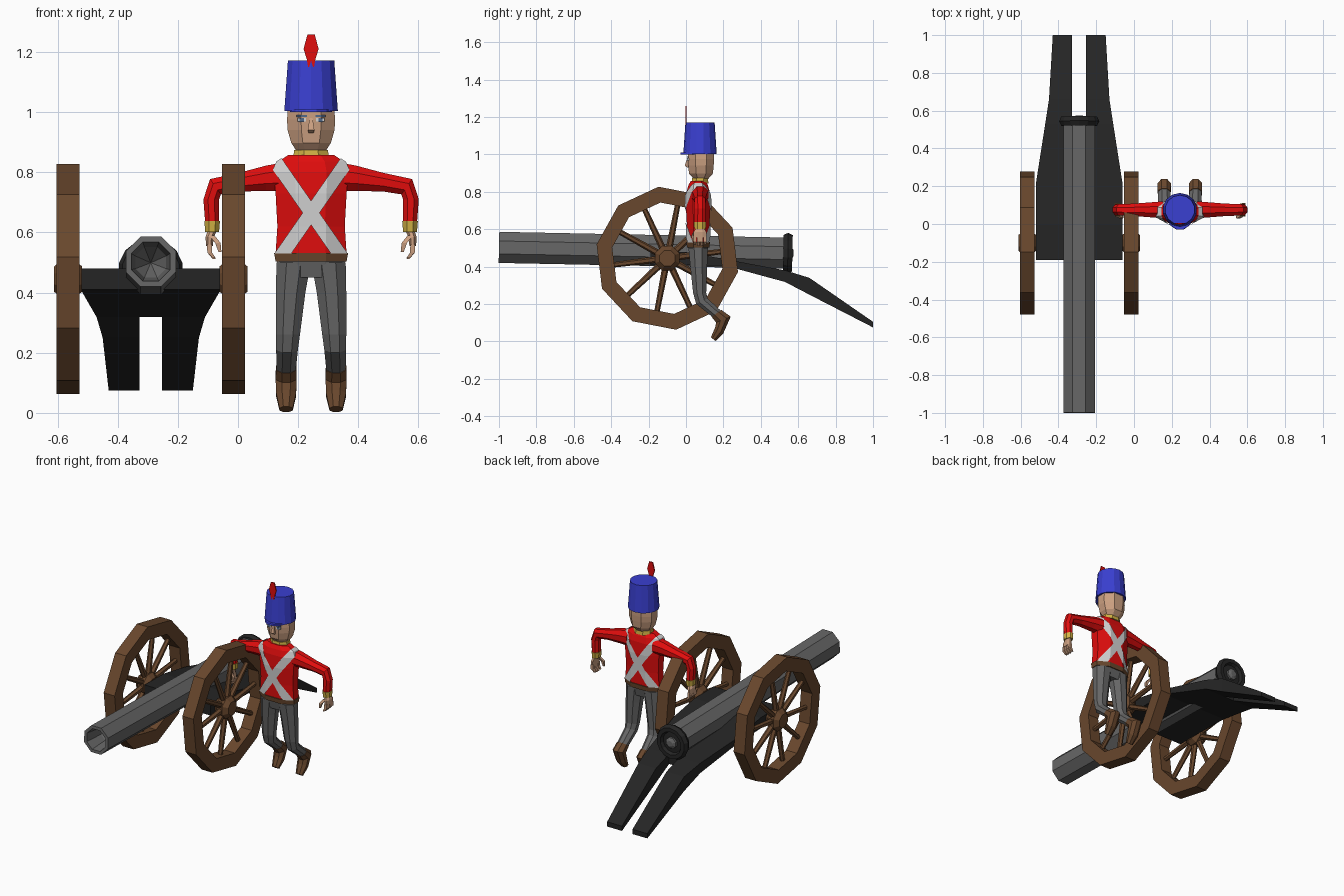
import bpy, bmesh, math
from mathutils import Vector as V

if "Cube" in bpy.data.objects:
    bpy.data.objects.remove(bpy.data.objects["Cube"])

def mat(name, r, g, b):
    m = bpy.data.materials.new(name)
    m.diffuse_color = (r, g, b, 1)
    m.use_nodes = True
    m.node_tree.nodes["Principled BSDF"].inputs["Base Color"].default_value = m.diffuse_color
    return m

RED = mat("red_cloth", .75, .004, .004)
BLUE = mat("blue_felt", .042, .05, .64)
WOOD = mat("brown_wood", .14, .063, .026)
GREY = mat("grey", .135, .135, .135)
BLACK = mat("black_iron", .018, .018, .018)
SKIN = mat("skin", .6, .35, .22)
WHITE = mat("white_strap", .65, .65, .65)
YELLOW = mat("yellow_trim", .65, .45, .06)
EYE = mat("eye_blue", .08, .14, .25)

def finish(name, bm, m):
    bmesh.ops.remove_doubles(bm, verts=bm.verts, dist=1e-5)
    bmesh.ops.recalc_face_normals(bm, faces=bm.faces)
    me = bpy.data.meshes.new(name)
    bm.to_mesh(me)
    bm.free()
    me.materials.append(m)
    ob = bpy.data.objects.new(name, me)
    bpy.context.collection.objects.link(ob)
    return ob

def skin_rings(rings, cyclic=False, caps=True):
    """Joins equal-sized rings of points into a bmesh."""
    bm = bmesh.new()
    vs = [[bm.verts.new(p) for p in r] for r in rings]
    n, k = len(vs), len(vs[0])
    for i in range(n if cyclic else n - 1):
        a, b = vs[i], vs[(i + 1) % n]
        for j in range(k):
            bm.faces.new((a[j], a[(j + 1) % k], b[(j + 1) % k], b[j]))
    if caps and not cyclic:
        bm.faces.new(vs[0])
        bm.faces.new(vs[-1])
    return bm

def loft(name, rings, m):
    return finish(name, skin_rings(rings), m)

def ring(c, u, v, ru, rv, n=8):
    """Flat-sided n-gon with half extents ru, rv along u, v."""
    k = 1 / math.cos(math.pi / n)
    out = []
    for i in range(n):
        a = (i + .5) * 2 * math.pi / n
        out.append(V(c) + V(u) * ru * k * math.cos(a) + V(v) * rv * k * math.sin(a))
    return out

X, Y, Z = V((1, 0, 0)), V((0, 1, 0)), V((0, 0, 1))

def lathe(name, prof, n, axis, m, loc, phase=None):
    """Closed profile of (radius, distance along axis) turned around axis."""
    u, v = {'x': (Y, Z), 'y': (X, Z), 'z': (X, Y)}[axis]
    w = {'x': X, 'y': Y, 'z': Z}[axis]
    phase = math.pi / n if phase is None else phase
    rings = []
    for i in range(n):
        a = phase + i * 2 * math.pi / n
        d = u * math.cos(a) + v * math.sin(a)
        rings.append([d * r + w * t for r, t in prof])
    ob = finish(name, skin_rings(rings, cyclic=True), m)
    ob.location = loc
    return ob

def box(name, x0, x1, y0, y1, z0, z1, m):
    rect = lambda y: [V((x0, y, z0)), V((x1, y, z0)), V((x1, y, z1)), V((x0, y, z1))]
    return loft(name, [rect(y0), rect(y1)], m)

# ---------------- cannon ----------------
GX, WY, WZ = -.29, -.10, .445
PH = math.radians(97)
for s, side in ((-1, "left"), (1, "right")):
    c = (GX + s * .275, WY, WZ)
    lathe(side + "_wheel_rim", [(.3, -.038), (.385, -.038), (.385, .038), (.3, .038)],
          10, 'x', WOOD, c, PH)
    lathe(side + "_wheel_hub", [(0, -.047), (.045, -.047), (.07, -.02), (.07, .02), (.045, .047), (0, .047)],
          8, 'x', WOOD, c)
    for i in range(10):
        sp = loft(side + "_spoke", [ring((0, 0, .03), X, Y, .016, .016, 6),
                                    ring((0, 0, .32), X, Y, .012, .012, 6)], WOOD)
        sp.location = c
        sp.rotation_euler.x = PH + i * math.pi / 5
lathe("axle", [(0, -.28), (.022, -.28), (.022, .28), (0, .28)], 8, 'x', BLACK, (GX, WY, WZ))

# barrel with a hollow muzzle, breech ring and knob
tilt = -.02
barrel = [
    lathe("barrel", [(0, .2), (.055, .12), (.07, 0), (.09, 0), (.09, 1.54), (0, 1.54)],
          8, 'y', GREY, (GX, -1, .503)),
    lathe("breech_ring", [(.085 + .024 * math.cos(a * math.pi / 3), 1.545 + .028 * math.sin(a * math.pi / 3))
                          for a in range(6)], 14, 'y', BLACK, (GX, -1, .503)),
    lathe("breech_plate", [(0, 1.53), (.085, 1.53), (.075, 1.55), (0, 1.555)], 12, 'y', BLACK, (GX, -1, .503)),
    lathe("breech_knob", [(0, 1.54), (.036, 1.54), (.036, 1.565), (.018, 1.575), (0, 1.575)],
          8, 'y', GREY, (GX, -1, .503))]
for ob in barrel:
    ob.rotation_euler.x = tilt

# carriage bed, then the two trail legs
def slab(y, xa, xb, z0, z1):
    return [V((GX + xa, y, z0)), V((GX + xb, y, z0)), V((GX + xb, y, z1)), V((GX + xa, y, z1))]

loft("carriage_bed", [slab(y, -h, h, a, b) for y, h, a, b in
     ((-.19, .23, .41, .48), (0, .23, .41, .478), (.21, .23, .405, .44), (.53, .18, .318, .38))], BLACK)
for s, side in ((-1, "left"), (1, "right")):
    loft(side + "_trail_leg", [slab(y, s * .037, s * h, a, b) for y, h, a, b in
         ((.53, .18, .318, .38), (.66, .16, .25, .34), (1, .14, .075, .105))], BLACK)

# ---------------- soldier ----------------
CX, CY = .243, .065

def stack(rows, cy=CY, n=8, grow=0):
    return [ring((CX, cy, z), X, Y, rx + grow, ry + grow, n) for z, rx, ry in rows]

TORSO = [(.53, .118, .058), (.62, .112, .06), (.73, .118, .066), (.80, .125, .062), (.835, .11, .052), (.858, .075, .04)]
loft("jacket", stack(TORSO), RED)
loft("waist_belt", stack([(.503, .118, .06), (.532, .123, .063)]), WOOD)
loft("trouser_hips", stack([(.45, .1, .042), (.51, .116, .055)]), GREY)
loft("collar", stack([(.845, .06, .045), (.874, .056, .042)], .075), YELLOW)

# crossed straps: a slightly larger jacket cut down to a diagonal band
for s, side in ((-1, "left"), (1, "right")):
    bm = skin_rings(stack(TORSO, grow=.006), caps=False)
    nrm = V((s * .82, 0, .57))
    for k in (-1, 1):
        bmesh.ops.bisect_plane(bm, geom=bm.verts[:] + bm.edges[:] + bm.faces[:],
                               plane_co=V((CX, CY, .665)) + nrm * k * .023,
                               plane_no=nrm * k, clear_outer=True)
    finish(side + "_cross_strap", bm, WHITE)

# head and face
loft("head", stack([(.865, .045, .035), (.898, .066, .064), (.94, .078, .068), (.975, .08, .07), (1.01, .077, .07)], .08), SKIN)
loft("nose", [ring((CX, .012, .98), X, Y, .005, .005, 4), ring((CX, .006, .94), X, Y, .011, .013, 4),
              ring((CX, .012, .93), X, Y, .008, .006, 4)], SKIN)
for s, side in ((-1, "left"), (1, "right")):
    x = CX + s * .031
    box(side + "_eye", x - .014, x + .014, .007, .0155, .968, .98, WHITE)
    box(side + "_iris", x - .007, x + .007, .0055, .014, .967, .981, EYE)
    box(side + "_eyebrow", x - .017, x + .017, .006, .0145, .984, .99, EYE)

# hat, peak and plume
HAT_Y = .075
loft("hat", stack([(1.003, .089, .087), (1.172, .077, .076)], HAT_Y, 14), BLUE)
loft("hat_peak", stack([(1.0, .07, .085), (1.01, .07, .083)], .055, 12), BLUE)
plume = [(-.01, 1.15), (.01, 1.15), (.014, 1.175), (.025, 1.21), (.012, 1.258),
         (-.012, 1.258), (-.025, 1.21), (-.014, 1.175)]
loft("plume", [[V((CX + x, y, z)) for x, z in plume] for y in (-.003, .004)], RED)

# arms, hands, legs and boots, mirrored about the body
def arm_ring(s, dx, z, deg, r, ry, n=8):
    a = math.radians(deg)
    return ring((CX + s * dx, .075, z), V((s * math.cos(a), 0, math.sin(a))), Y, r, ry, n)

def leg_ring(s, dx, y, z, deg, rx, r):
    a = math.radians(deg)
    return ring((CX + s * dx, y, z), X, V((0, math.cos(a), math.sin(a))), rx, r)

for s, side in ((-1, "left"), (1, "right")):
    loft(side + "_sleeve", [arm_ring(s, *p) for p in
         ((.09, .785, 90, .048, .045), (.15, .78, 90, .042, .04), (.24, .767, 90, .031, .033),
          (.318, .752, 55, .031, .03), (.332, .71, 0, .026, .029), (.329, .63, 0, .023, .03))], RED)
    loft(side + "_cuff", [arm_ring(s, .329, .602, 0, .023, .03), arm_ring(s, .329, .638, 0, .026, .033)], YELLOW)
    loft(side + "_palm", [arm_ring(s, .329, .605, 0, .015, .022), arm_ring(s, .337, .585, 0, .014, .034),
                          arm_ring(s, .338, .555, 0, .011, .034)], SKIN)
    for i in range(4):
        y = .048 + i * .018
        loft(side + "_finger", [ring((CX + s * dx, y, z), X, Y, r, r, 4) for dx, z, r in
             ((.338, .56, .008), (.337, .533, .008), (.322, .51 + .003 * abs(i - 1.5), .005))], SKIN)
    loft(side + "_thumb", [ring((CX + s * dx, y, z), X, Y, r, r, 4) for dx, y, z, r in
         ((.33, .05, .59, .009), (.31, .038, .565, .009), (.303, .038, .535, .005))], SKIN)
    loft(side + "_trouser_leg", [leg_ring(s, *p) for p in
         ((.058, .065, .5, 0, .057, .052), (.068, .068, .4, 0, .049, .045), (.077, .073, .26, 0, .04, .035),
          (.08, .085, .215, 25, .036, .034), (.083, .167, .145, 35, .032, .028))], GREY)
    loft(side + "_boot", [leg_ring(s, *p) for p in
         ((.083, .163, .15, 35, .034, .032), (.083, .2, .117, 22, .035, .042),
          (.083, .178, .06, -36, .033, .027), (.083, .146, .012, -36, .022, .016))], WOOD)
